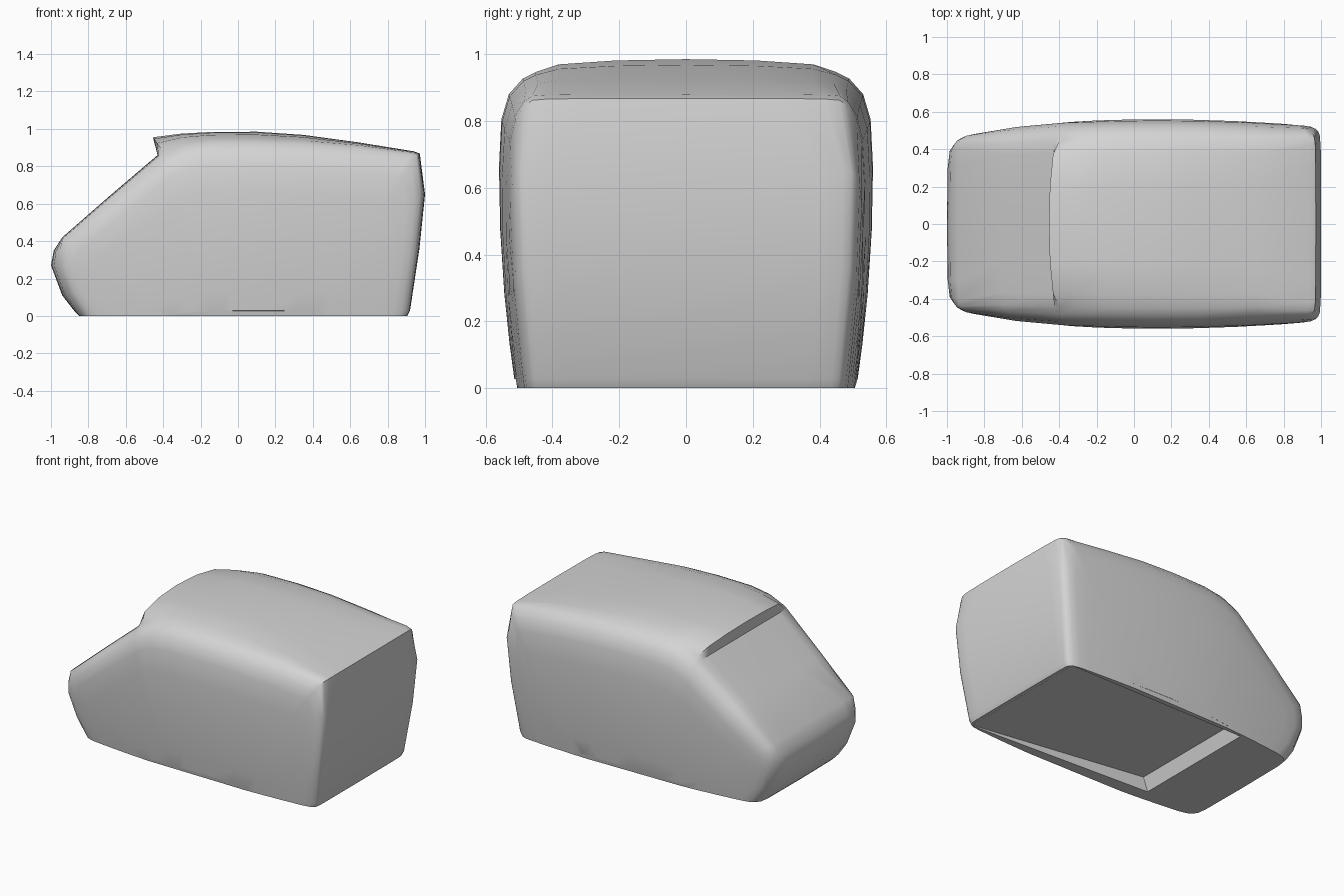
import bpy, bmesh

cube = bpy.data.objects.get("Cube")
if cube:
    bpy.data.objects.remove(cube, do_unlink=True)

GREY = (0.66, 0.66, 0.66, 1)
grey = bpy.data.materials.new("plain_grey")
grey.use_nodes = True
grey.diffuse_color = GREY
grey.node_tree.nodes["Principled BSDF"].inputs["Base Color"].default_value = GREY


def make_object(name, bm):
    bmesh.ops.recalc_face_normals(bm, faces=bm.faces)
    mesh = bpy.data.meshes.new(name)
    bm.to_mesh(mesh)
    bm.free()
    mesh.materials.append(grey)
    obj = bpy.data.objects.new(name, mesh)
    bpy.context.collection.objects.link(obj)
    return obj


# Side outline: centre x, centre z, shoulder x, shoulder z
outline = [
    (-.85, 0, -.82, 0), (-.87, .02, -.835, .02), (-.94, .11, -.905, .12),  # nose
    (-1, .27, -.962, .27), (-.985, .35, -.957, .34), (-.94, .42, -.935, .415),
    (-.7, .63, -.695, .625), (-.43, .86, -.425, .855),                    # windscreen
    (-.455, .955, -.40, .877), (-.3, .975, -.29, .925),                   # brow
    (-.15, .983, -.15, .945), (.1, .985, .1, .946),                       # roof
    (.35, .968, .35, .938), (.65, .927, .65, .912), (.94, .88, .93, .875),
    (.972, .868, .965, .862), (1, .65, .985, .65),                        # tail
    (.97, .36, .957, .36), (.92, .03, .912, .03), (.905, 0, .897, 0),
]


def half_width(x, z):
    along = .075 if x < .1 else .05
    drop = .05 * ((z - .65) / .65) ** 2 if z < .65 else .3 * (z - .65) ** 2
    return .56 - along * (x - .1) ** 2 - drop


def corner_power(x, z):
    """Smaller values give a tighter corner."""
    if z < .03 or (x > .9 and z < .86):
        return .3
    if x > .9:
        return .6
    return .45 if z < .45 else 1


def loop_points(blend, shrink, fraction):
    points = []
    for cx, cz, sx, sz in outline:
        x, z = cx + (sx - cx) * blend, cz + (sz - cz) * blend
        x = .05 + (x - .05) * (1 - (1 - shrink) * .6)
        z *= shrink
        points.append((x, half_width(x, z) * fraction ** corner_power(sx, sz), z))
    return points


# Body shell: outline loops from the centre line out, round the shoulder, over the side
steps = [(0, 1, 0), (.1, 1, .4), (.4, 1, .72), (1, 1, .845), (1, .98, .91),
         (1, .93, .975), (1, .85, 1), (1, .7, 1), (1, .5, 1), (1, .3, 1),
         (1, .14, 1), (1, .03, 1)]
bm = bmesh.new()
halves = [loop_points(*s) for s in steps]
rows = [[(x, -y, z) for x, y, z in pts] for pts in reversed(halves[1:])] + halves
loops = [[bm.verts.new(p) for p in pts] for pts in rows]
for a, b in zip(loops, loops[1:]):
    for i in range(len(outline) - 1):
        bm.faces.new((a[i], a[i + 1], b[i + 1], b[i]))
bm.faces.new(loops[0])
bm.faces.new(loops[-1])
# Flat underside
bmesh.ops.holes_fill(bm, edges=[e for e in bm.edges if e.is_boundary], sides=0)
body = make_object("body_shell", bm)

# Shallow wedge recess in the underside, narrowing toward the nose
bm = bmesh.new()
wedge = [(.88, -.05), (.88, .004), (-.41, .09), (-.46, -.05)]
right_y, left_y = (-.47, -.47, -.4, -.4), (.47, .47, .47, .47)
ends = [[bm.verts.new((x, y, z)) for (x, z), y in zip(wedge, side)]
        for side in (right_y, left_y)]
for i in range(4):
    j = (i + 1) % 4
    bm.faces.new((ends[0][i], ends[0][j], ends[1][j], ends[1][i]))
for end in ends:
    bm.faces.new(end)
cutter = make_object("recess_cutter", bm)
cutter.hide_render = True

cut = body.modifiers.new("recess", "BOOLEAN")
cut.object = cutter
cut.operation = "DIFFERENCE"
cut.solver = "EXACT"
for obj in bpy.context.selected_objects:
    obj.select_set(False)
bpy.context.view_layer.objects.active = body
body.select_set(True)
bpy.ops.object.modifier_apply(modifier=cut.name)
bpy.data.objects.remove(cutter, do_unlink=True)
bpy.ops.object.shade_smooth_by_angle(angle=.65)
